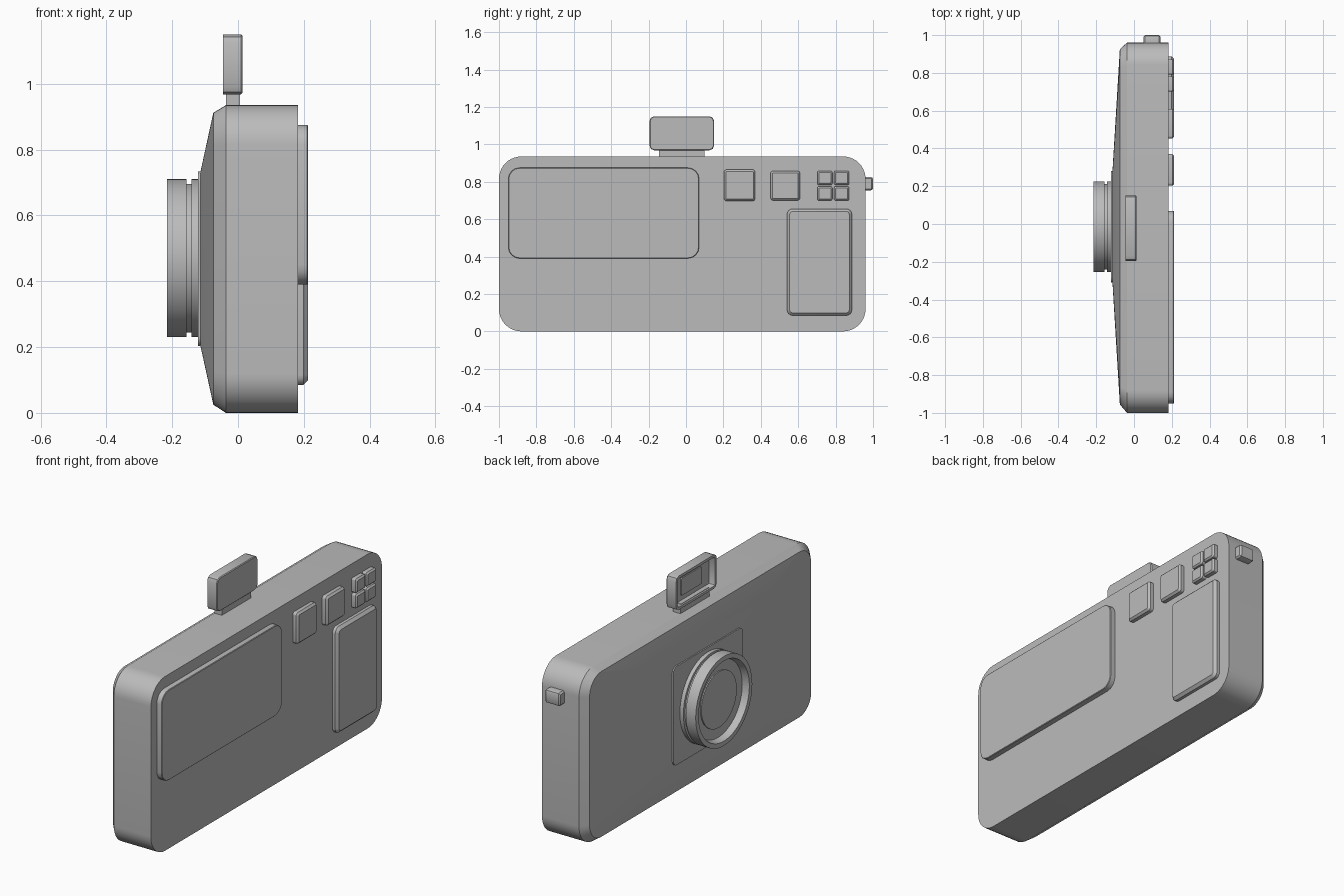
import bpy, bmesh, math

cube = bpy.data.objects.get("Cube")
if cube:
    bpy.data.objects.remove(cube)

grey = bpy.data.materials.new("plain grey")
grey.use_nodes = True
COLOR = (0.5, 0.5, 0.5, 1)
grey.diffuse_color = COLOR
grey.node_tree.nodes["Principled BSDF"].inputs["Base Color"].default_value = COLOR


def rounded_rect(y0, y1, z0, z1, r, seg):
    """Outline points of a rounded rectangle in the yz plane."""
    pts = []
    corners = [(y1 - r, z1 - r), (y0 + r, z1 - r), (y0 + r, z0 + r), (y1 - r, z0 + r)]
    for k, (cy, cz) in enumerate(corners):
        for i in range(seg + 1):
            a = (k + i / seg) * math.pi / 2
            pts.append((cy + r * math.cos(a), cz + r * math.sin(a)))
    return pts


def circle(cy, cz, r, seg=64):
    return [(cy + r * math.cos(i * math.tau / seg), cz + r * math.sin(i * math.tau / seg))
            for i in range(seg)]


def loft(name, sections):
    """Skin a closed solid through (x, outline) sections."""
    bm = bmesh.new()
    rings = [[bm.verts.new((x, y, z)) for y, z in pts] for x, pts in sections]
    n = len(rings[0])
    for a, b in zip(rings, rings[1:]):
        for i in range(n):
            j = (i + 1) % n
            bm.faces.new((a[i], a[j], b[j], b[i]))
    bm.faces.new(rings[0])
    bm.faces.new(rings[-1])
    bmesh.ops.recalc_face_normals(bm, faces=bm.faces)
    mesh = bpy.data.meshes.new(name)
    bm.to_mesh(mesh)
    bm.free()
    mesh.materials.append(grey)
    obj = bpy.data.objects.new(name, mesh)
    bpy.context.collection.objects.link(obj)
    bpy.ops.object.select_all(action='DESELECT')
    obj.select_set(True)
    bpy.context.view_layer.objects.active = obj
    bpy.ops.object.shade_smooth_by_angle(angle=math.radians(25))
    return obj


def rect_loft(name, rect, r, steps, seg=6):
    """Loft one rounded rectangle through (x, inset) steps."""
    y0, y1, z0, z1 = rect
    return loft(name, [(x, rounded_rect(y0 + d, y1 - d, z0 + d, z1 - d, max(r - d, 0.004), seg))
                       for x, d in steps])


# Body with chamfered front edge and shallow tapered front
loft("body", [
    (0.183, rounded_rect(-1, 0.96, 0, 0.935, 0.12, 10)),
    (-0.037, rounded_rect(-1, 0.96, 0, 0.935, 0.12, 10)),
    (-0.075, rounded_rect(-0.955, 0.925, 0.025, 0.912, 0.1, 10)),
    (-0.114, rounded_rect(-0.31, 0.28, 0.203, 0.733, 0.03, 10)),
])
rect_loft("lens_plate", (-0.31, 0.28, 0.203, 0.733), 0.03, [(-0.1, 0), (-0.121, 0)])

# Lens barrel with a groove, thin rim and recessed glass
LENS = (-0.015, 0.47)
barrel = [(-0.11, 0.24), (-0.142, 0.24), (-0.142, 0.226), (-0.156, 0.226), (-0.156, 0.24),
          (-0.215, 0.24), (-0.215, 0.215), (-0.18, 0.205)]
loft("lens_barrel", [(x, circle(*LENS, r)) for x, r in barrel])
loft("lens_glass", [(x, circle(*LENS, r)) for x, r in [(-0.175, 0.15), (-0.186, 0.15)]])

# Raised viewfinder, open towards the front
rect_loft("viewfinder_neck", (-0.145, 0.1, 0.9, 0.985), 0.006, [(0.006, 0), (-0.037, 0)], 1)
rect_loft("viewfinder_housing", (-0.195, 0.15, 0.968, 1.15), 0.025,
          [(0.013, 0.004), (0.009, 0), (-0.046, 0), (-0.046, 0.014), (-0.012, 0.016)], 2)
rect_loft("viewfinder_glass", (-0.11, 0.065, 1.012, 1.105), 0.006,
          [(-0.008, 0), (-0.018, 0)], 1)

# Raised screen, grip pad and buttons
BASE, TOP = 0.175, 0.213


def raised(name, rect, r, bevel):
    rect_loft(name, rect, r, [(BASE, 0), (TOP - bevel, 0), (TOP, bevel)], 4)


raised("screen", (-0.95, 0.07, 0.39, 0.875), 0.06, 0.003)
raised("grip_pad", (0.54, 0.887, 0.085, 0.655), 0.03, 0.014)
raised("wide_button", (0.203, 0.37, 0.697, 0.865), 0.015, 0.01)
raised("square_button", (0.452, 0.61, 0.7, 0.858), 0.015, 0.01)
for col, y in enumerate((0.702, 0.792)):
    for row, z in enumerate((0.7, 0.783)):
        raised(f"key_{col}_{row}", (y, y + 0.08, z, z + 0.075), 0.008, 0.008)

# Strap lug on the end
rect_loft("strap_lug", (0.93, 1.0, 0.754, 0.826), 0.012,
          [(0.05, 0.008), (0.058, 0), (0.132, 0), (0.14, 0.008)], 2)
